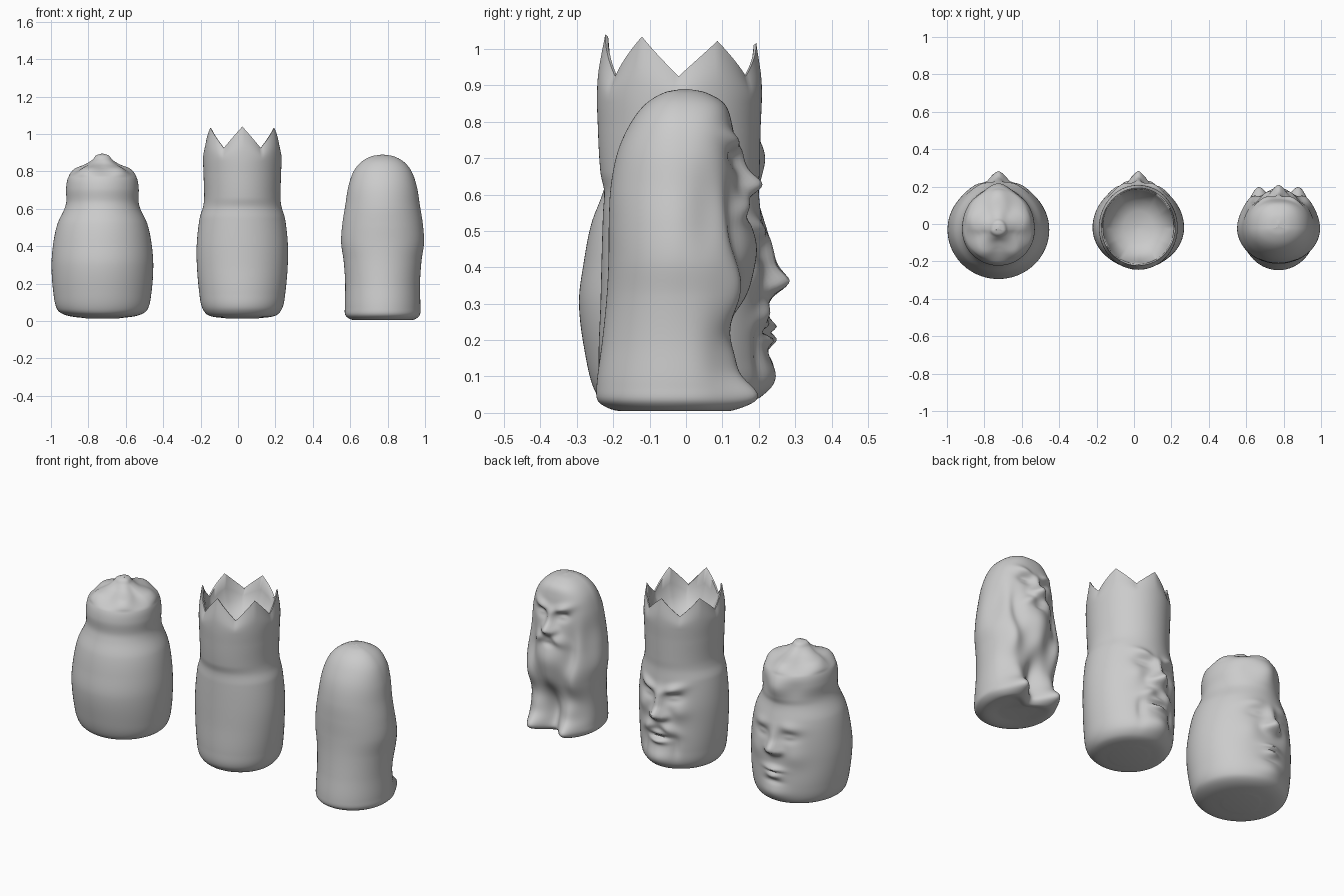
import bpy, bmesh, math

SIDES = 120


def hermite(levels, step=0.008):
    """Smooth curve through (z, half width, back y, front y) levels."""
    t = [0.0]
    for a, b in zip(levels, levels[1:]):
        t.append(t[-1] + math.hypot(b[0] - a[0], b[1] - a[1]))
    n = len(levels)

    def tangent(i):
        a, b = max(i - 1, 0), min(i + 1, n - 1)
        return [(q - p) / (t[b] - t[a]) for p, q in zip(levels[a], levels[b])]

    rows = []
    for i in range(n - 1):
        h = t[i + 1] - t[i]
        count = max(2, round(h / step))
        m0, m1 = tangent(i), tangent(i + 1)
        for k in range(count):
            u = k / count
            rows.append([(2*u**3 - 3*u*u + 1) * p + (u**3 - 2*u*u + u) * h * d
                         + (3*u*u - 2*u**3) * q + (u**3 - u*u) * h * e
                         for p, q, d, e in zip(levels[i], levels[i + 1], m0, m1)])
    rows.append(list(levels[-1]))
    return rows


def relief(bumps, x, z):
    """Sum of soft bumps (x, z, size x, size z, height, slope), mirrored in x."""
    total = 0
    for bx, bz, sx, sz, h, slope in bumps:
        for side in ((1, -1) if bx else (1,)):
            dx = x * side - bx
            total += h * math.exp(-(dx / sx)**2 - ((z - bz - slope * dx) / sz)**2)
    return total


def sculpt(name, cx, yc, rows, bumps, shape):
    """Loft the rows, push the face out towards +y, and close both ends."""
    bm = bmesh.new()
    rings = []
    for i, (z, hw, yb, yf) in enumerate(rows):
        ring = []
        for j in range(SIDES):
            a = math.tau * j / SIDES
            c, s = math.cos(a), math.sin(a)
            x, y = hw * c, yc + (yf - yc if s > 0 else yc - yb) * s
            x, y, zz = shape(x, y, z, a)
            w = min(1, max(0, s * 2))
            y += relief(bumps, x, zz) * w * w * (3 - 2 * w)
            ring.append(bm.verts.new((cx + x, y, zz)))
        rings.append(ring)
    for lo, hi in zip(rings, rings[1:]):
        for j in range(SIDES):
            k = (j + 1) % SIDES
            bm.faces.new((lo[j], lo[k], hi[k], hi[j]))
    bm.faces.new(rings[0][::-1])
    bm.faces.new(rings[-1])
    bmesh.ops.recalc_face_normals(bm, faces=bm.faces)
    mesh = bpy.data.meshes.new(name)
    bm.to_mesh(mesh)
    bm.free()
    ob = bpy.data.objects.new(name, mesh)
    bpy.context.collection.objects.link(ob)
    bpy.ops.object.select_all(action='DESELECT')
    ob.select_set(True)
    bpy.context.view_layer.objects.active = ob
    bpy.ops.object.shade_smooth_by_angle(angle=math.radians(60))


# Round-faced piece with a lobed cap
cap_levels = [
    (.015, .09, -.10, .09), (.03, .19, -.215, .175), (.06, .24, -.25, .215),
    (.15, .262, -.275, .23), (.30, .272, -.294, .225), (.42, .262, -.28, .225),
    (.52, .24, -.26, .215), (.60, .203, -.23, .195), (.64, .193, -.22, .20),
    (.71, .194, -.222, .205), (.77, .182, -.205, .185), (.81, .145, -.165, .14),
    (.84, .085, -.10, .065), (.865, .05, -.07, .03), (.885, .035, -.055, .015),
    (.895, .005, -.025, -.015)]
cap_bumps = [
    (0, .42, .028, .06, .02, 0), (0, .36, .036, .036, .048, 0),      # nose
    (.035, .345, .022, .02, .018, 0),                                # nostrils
    (.09, .485, .06, .03, .012, -.1), (.085, .43, .045, .028, -.016, 0),
    (.085, .43, .03, .015, .010, 0),                                 # eyes
    (.12, .32, .06, .06, .012, 0),                                   # cheeks
    (0, .235, .055, .02, .022, 0), (0, .222, .045, .008, -.012, 0),  # lips
    (0, .20, .04, .016, .018, 0), (0, .165, .05, .014, -.008, 0),
    (0, .10, .08, .045, .018, 0),                                    # chin
    (0, .70, .05, .07, .012, 0), (.10, .70, .05, .05, -.012, 0)]     # cap fold


def cap_lobes(x, y, z, a):
    f = max(0, 1 - abs(z - .82) / .05)
    k = 1 + .13 * f * math.cos(5 * (a - math.pi / 2))
    return x * k, -.02 + (y + .02) * k, z


sculpt("capped_head", -.725, -.03, hermite(cap_levels), cap_bumps, cap_lobes)

# Stern piece with a hollow six-pointed crown
crown_levels = [
    (.015, .09, -.11, .09), (.03, .18, -.195, .175), (.07, .214, -.233, .215),
    (.15, .23, -.24, .22), (.30, .243, -.235, .215), (.42, .243, -.232, .215),
    (.55, .228, -.228, .205), (.61, .21, -.225, .20), (.66, .204, -.235, .202),
    (.78, .207, -.242, .205), (.90, .21, -.243, .208), (1.0, .197, -.222, .193)]
crown_inside = [(.995, .19, -.214, .186), (.93, .184, -.206, .178),
                (.87, .165, -.185, .158), (.82, .135, -.155, .125),
                (.79, .08, -.10, .07), (.78, .01, -.03, -.01)]
crown_bumps = [
    (0, .43, .026, .06, .03, 0), (0, .36, .034, .034, .06, 0),       # nose
    (.038, .345, .022, .022, .022, 0),                               # nostrils
    (.08, .505, .055, .026, .022, .3), (.08, .455, .045, .028, -.02, .12),
    (.08, .452, .03, .014, .010, .1),                                # brows, eyes
    (.12, .38, .04, .045, .012, 0),                                  # cheeks
    (.06, .275, .05, .03, .022, -.4),                                # moustache
    (0, .245, .045, .014, .012, 0), (0, .222, .045, .010, -.014, 0),
    (0, .20, .045, .016, .022, 0),                                   # lips
    (0, .10, .08, .055, .026, 0), (.095, .17, .02, .08, -.012, 0)]   # beard


def crown_points(x, y, z, a):
    u = ((a + math.pi / 2) / (math.tau / 6)) % 1
    rim = .925 + (.103 - .012 * math.sin(a)) * abs(1 - 2 * u)
    if z > .85:
        z = .85 + (z - .85) / .15 * (rim - .85)
    return x, y, z


sculpt("crowned_head", .023, -.02, hermite(crown_levels) + crown_inside,
       crown_bumps, crown_points)

# Long-haired bearded piece with feet
elder_levels = [
    (.012, .08, -.11, .06), (.006, .16, -.19, .10), (.03, .198, -.24, .13),
    (.07, .202, -.246, .13), (.20, .20, -.23, .12), (.32, .208, -.218, .14),
    (.42, .222, -.213, .15), (.52, .216, -.212, .152), (.62, .20, -.207, .145),
    (.72, .183, -.187, .135), (.80, .155, -.15, .125), (.85, .115, -.11, .105),
    (.88, .062, -.06, .055), (.89, .005, -.01, .005)]
elder_bumps = [
    (0, .68, .024, .05, .025, 0), (0, .63, .03, .03, .048, 0),       # nose
    (.032, .62, .02, .02, .018, 0),                                  # nostrils
    (.065, .745, .05, .024, .02, .3), (.065, .70, .035, .025, -.022, .1),
    (.065, .695, .022, .012, .010, 0),                               # brows, eyes
    (.05, .575, .045, .03, .022, -.5),                               # moustache
    (0, .54, .025, .014, -.008, 0),
    (0, .45, .08, .10, .042, 0), (0, .33, .05, .07, .02, 0),         # beard
    (.12, .50, .03, .13, -.022, 0),                                  # beard edges
    (.14, .34, .045, .10, .035, 0),                                  # sleeves
    (0, .12, .04, .12, -.05, 0),                                     # gap
    (.11, .045, .055, .05, .075, 0), (.11, .14, .045, .07, .025, 0)]  # feet, legs


def hair_sides(x, y, z, a):
    # fuller front corners, and a hollow behind the sleeves
    k = 1
    if y > -.02:
        p = 2.5
        k = (abs(math.cos(a))**p + abs(math.sin(a))**p)**(-1 / p)
    d = 1 - .09 * math.exp(-((y - .06) / .05)**2 - ((z - .55) / .13)**2)
    return x * k * d, -.02 + (y + .02) * k, z


sculpt("bearded_elder", .773, -.02, hermite(elder_levels), elder_bumps, hair_sides)
